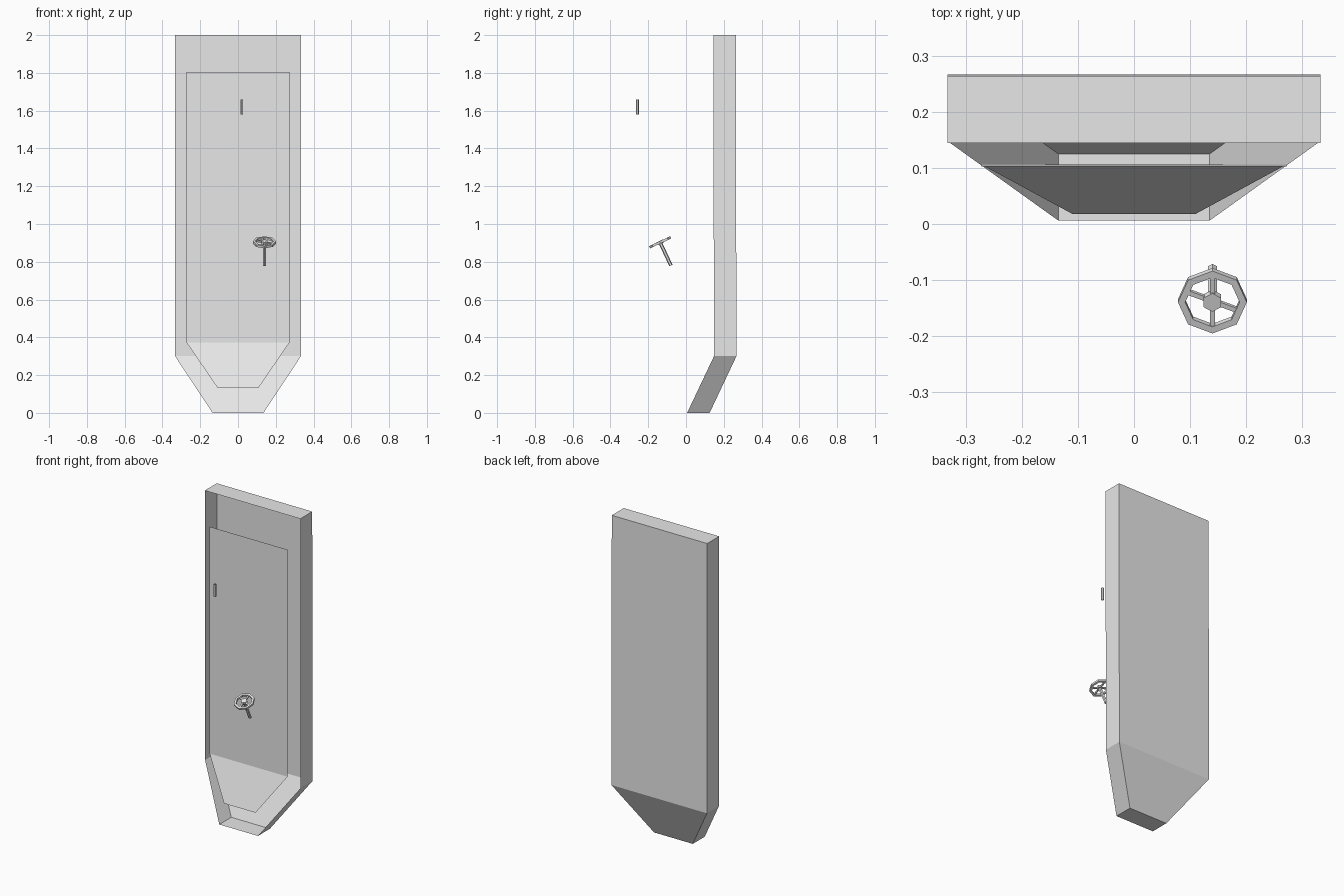
import bpy, bmesh, math
from mathutils import Matrix, Vector

default = bpy.data.objects.get("Cube")
if default:
    bpy.data.objects.remove(default, do_unlink=True)

grey = bpy.data.materials.new("light grey")
grey.use_nodes = True
grey.diffuse_color = (0.8, 0.8, 0.8, 1)
grey.node_tree.nodes["Principled BSDF"].inputs["Base Color"].default_value = (0.8, 0.8, 0.8, 1)


def finish(name, bm):
    mesh = bpy.data.meshes.new(name)
    bm.to_mesh(mesh)
    bm.free()
    mesh.materials.append(grey)
    obj = bpy.data.objects.new(name, mesh)
    bpy.context.collection.objects.link(obj)
    return obj


def folded_panel(bm, levels):
    """Symmetric sheet facing the front; levels are (half width, y, z) from top down."""
    rows = [[bm.verts.new((s * w, y, z)) for s in (-1, 1)] for w, y, z in levels]
    for (a, b), (c, d) in zip(rows, rows[1:]):
        bm.faces.new((a, c, d, b))
    return rows


def prism(bm, start, end, radius, sides=6, capped=True, turn=0):
    """Straight rod between two points."""
    start, end = Vector(start), Vector(end)
    axis = end - start
    matrix = (Matrix.Translation((start + end) / 2)
              @ axis.to_track_quat("Z", "Y").to_matrix().to_4x4()
              @ Matrix.Rotation(turn, 4, "Z"))
    bmesh.ops.create_cone(bm, cap_ends=capped, segments=sides, radius1=radius,
                          radius2=radius, depth=axis.length, matrix=matrix)


# Open-fronted shell: back sheet extruded forward into walls
bm = bmesh.new()
folded_panel(bm, [(0.333, 0.264, 2), (0.333, 0.267, 0.3), (0.135, 0.125, 0)])
rim = [e for e in bm.edges if e.is_boundary]
walls = bmesh.ops.extrude_edge_only(bm, edges=rim)
bmesh.ops.translate(bm, vec=(0, -0.119, 0),
                    verts=[v for v in walls["geom"] if isinstance(v, bmesh.types.BMVert)])
bmesh.ops.recalc_face_normals(bm, faces=bm.faces)
bm.faces.ensure_lookup_table()
back = max(bm.faces, key=lambda f: f.calc_area())
if back.normal.y < 0:
    bmesh.ops.reverse_faces(bm, faces=bm.faces)
finish("door_shell", bm)

# Thin front panel
bm = bmesh.new()
folded_panel(bm, [(0.272, 0.103, 1.805), (0.272, 0.106, 0.372), (0.11, 0.018, 0.135)])
finish("front_panel", bm)

# Handwheel, built flat and then tilted forward
bm = bmesh.new()
SIDES, RADIUS, TUBE = 8, 0.055, 0.0065
rings = []
for i in range(SIDES):
    a = math.tau * i / SIDES
    rings.append([bm.verts.new((math.cos(a) * (RADIUS + r), math.sin(a) * (RADIUS + r), h))
                  for r, h in ((TUBE, -TUBE), (TUBE, TUBE), (-TUBE, TUBE), (-TUBE, -TUBE))])
for i in range(SIDES):
    p, q = rings[i], rings[(i + 1) % SIDES]
    for k in range(4):
        n = (k + 1) % 4
        bm.faces.new((p[k], q[k], q[n], p[n]))
for degrees in (90, 158, 270, 338):
    a = math.radians(degrees)
    prism(bm, (0, 0, 0), (math.cos(a) * RADIUS, math.sin(a) * RADIUS, 0), 0.006, 4, turn=math.pi / 4)
prism(bm, (0, 0, -0.008), (0, 0, 0.008), 0.018)
prism(bm, (0, 0, -0.135), (0, 0, 0), 0.0095)
bmesh.ops.recalc_face_normals(bm, faces=bm.faces)
wheel = finish("handwheel", bm)
wheel.location = (0.14, -0.137, 0.903)
wheel.rotation_euler = (math.radians(25), 0, 0)

# Small open hexagonal grip
bm = bmesh.new()
prism(bm, (0.019, -0.257, 1.58), (0.019, -0.257, 1.658), 0.008, capped=False)
finish("grip_tube", bm)
